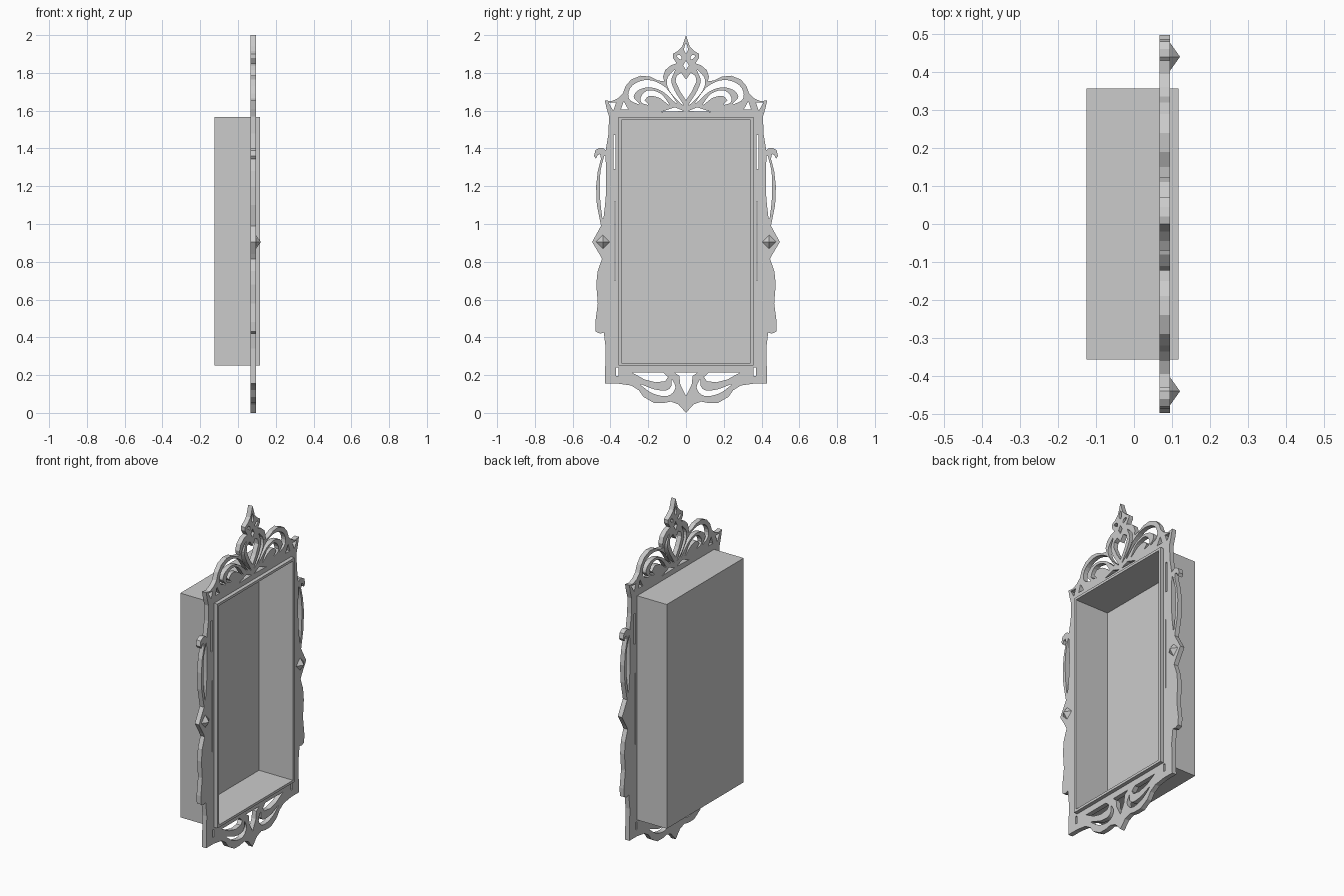
import bpy
import bmesh
import math
from mathutils import Matrix, Vector

default_cube = bpy.data.objects.get("Cube")
if default_cube:
    bpy.data.objects.remove(default_cube, do_unlink=True)

grey = bpy.data.materials.new("plain_grey")
grey.use_nodes = True
grey.diffuse_color = (0.6, 0.6, 0.6, 1)
grey.node_tree.nodes["Principled BSDF"].inputs["Base Color"].default_value = (0.6, 0.6, 0.6, 1)

PLATE_MIDDLE, PLATE_HALF = 0.081, 0.014


def add_object(name, mesh):
    obj = bpy.data.objects.new(name, mesh)
    bpy.context.collection.objects.link(obj)
    mesh.materials.clear()
    mesh.materials.append(grey)
    return obj


def mirrored(half):
    """Close a half profile, running from top to bottom, across the centre."""
    return half + [(-y, z) for y, z in reversed(half) if y > 0]


def smooth_path(points, steps=4):
    """Sample a flowing line through a few points."""
    pts = [Vector(p) for p in points]
    pts = [pts[0] * 2 - pts[1]] + pts + [pts[-1] * 2 - pts[-2]]
    line = []
    for a, b, c, d in zip(pts, pts[1:], pts[2:], pts[3:]):
        for step in range(steps):
            t = step / steps
            line.append(b + (c - a) * t / 2
                        + (a * 2 - b * 5 + c * 4 - d) * t * t / 2
                        + (b * 3 - a - c * 3 + d) * t ** 3 / 2)
    return line + [pts[-2]]


def crescent(points, width):
    """A pierced leaf shape: a flowing line that tapers at both ends."""
    line = smooth_path(points)
    last = len(line) - 1
    left, right = [], []
    for i, p in enumerate(line):
        along = (line[min(i + 1, last)] - line[max(i - 1, 0)]).normalized()
        across = Vector((-along.y, along.x))
        reach = width / 2 * max(math.sin(math.pi * i / last), 0.08) ** 0.7
        left.append(p + across * reach)
        right.append(p - across * reach)
    return left + right[::-1]


def slot(y_low, y_high, z_low, z_high):
    return [(y_low, z_low), (y_high, z_low), (y_high, z_high), (y_low, z_high)]


# Outer silhouette of the ornamental plate, as one half
crest = [(0, 2), (.02, 1.94), (.045, 1.915), (.07, 1.9), (.07, 1.88), (.05, 1.85),
         (.08, 1.84), (.11, 1.815), (.122, 1.78), (.115, 1.755), (.15, 1.76),
         (.19, 1.78), (.24, 1.785), (.29, 1.765), (.32, 1.73), (.335, 1.69),
         (.36, 1.665), (.395, 1.65), (.43, 1.655)]
side = [(.42, 1.61), (.408, 1.57), (.41, 1.48), (.425, 1.39), (.44, 1.403),
        (.46, 1.403), (.48, 1.39), (.487, 1.36), (.477, 1.345), (.468, 1.365),
        (.455, 1.37), (.45, 1.345), (.467, 1.28), (.476, 1.2), (.472, 1.1),
        (.45, .99), (.497, .905), (.458, .84), (.445, .815), (.468, .75),
        (.475, .68), (.467, .58), (.48, .48), (.478, .43), (.455, .42),
        (.435, .425), (.425, .34), (.43, .155)]
base = [(.36, .155), (.29, .145), (.25, .12), (.225, .085), (.17, .053),
        (.12, .052), (.08, .06), (.04, .045), (0, 0)]

# Openings on the centre line
centre_openings = [
    slot(-.35, .35, .26, 1.555),
    crescent([(0, 1.905), (0, 1.925), (0, 1.955)], .02),
    mirrored([(0, 1.865), (.015, 1.84), (0, 1.815)]),
    mirrored([(0, 1.765), (.025, 1.8), (.05, 1.785), (.055, 1.755), (.03, 1.7), (0, 1.655)]),
    mirrored([(.06, .213), (.035, .195), (.03, .15), (0, .09)]),
]

# Openings repeated on both sides
paired_openings = [
    crescent([(.025, 1.87), (.035, 1.885), (.05, 1.89)], .018),
    crescent([(.015, 1.63), (.07, 1.7), (.09, 1.76), (.06, 1.815)], .026),
    crescent([(.05, 1.64), (.12, 1.715), (.2, 1.743), (.27, 1.72), (.29, 1.67), (.25, 1.635)], .04),
    crescent([(.09, 1.632), (.14, 1.68), (.2, 1.692), (.23, 1.655), (.2, 1.632)], .03),
    [(.01, 1.598), (.13, 1.594), (.06, 1.618)],
    [(.305, 1.605), (.345, 1.605), (.33, 1.65)],
    [(.37, 1.642), (.41, 1.642), (.385, 1.6)],
    crescent([(.43, 1.36), (.438, 1.27), (.44, 1.15), (.44, 1.03)], .034),
    slot(.374, .385, 1.29, 1.47),
    slot(.374, .378, .7, 1.12),
    slot(.358, .37, .195, .24),
    [(.285, .213), (.12, .213), (.095, .19), (.11, .168), (.16, .162), (.22, .177)],
    crescent([(.24, .15), (.17, .113), (.1, .105), (.068, .135), (.075, .175)], .03),
]

# Pierced plate: a filled outline with the openings left empty
outline = bpy.data.curves.new("plate_outline", "CURVE")
outline.dimensions = "2D"
outline.fill_mode = "BOTH"
outline.extrude = PLATE_HALF
loops = [mirrored(crest + side + base)] + centre_openings
for shape in paired_openings:
    loops += [shape, [(-y, z) for y, z in shape]]
for loop in loops:
    spline = outline.splines.new("POLY")
    spline.points.add(len(loop) - 1)
    for point, (y, z) in zip(spline.points, loop):
        point.co = (y, z, 0, 1)
    spline.use_cyclic_u = True
helper = bpy.data.objects.new("plate_helper", outline)
bpy.context.collection.objects.link(helper)
graph = bpy.context.evaluated_depsgraph_get()
plate_mesh = bpy.data.meshes.new_from_object(helper.evaluated_get(graph))
bpy.data.objects.remove(helper, do_unlink=True)
stand_up = Matrix(((0, 0, 1, PLATE_MIDDLE), (1, 0, 0, 0), (0, 1, 0, 0), (0, 0, 0, 1)))
plate_mesh.transform(stand_up)
plate = add_object("ornamental_plate", plate_mesh)
for polygon in plate_mesh.polygons:
    polygon.use_smooth = False

# Deep box, open towards the decorated side
bm = bmesh.new()
bmesh.ops.create_cube(bm, size=1)
bmesh.ops.scale(bm, vec=(.242, .714, 1.316), verts=bm.verts)
bmesh.ops.translate(bm, vec=(-.004, 0, .908), verts=bm.verts)
bm.normal_update()
mouth = [f for f in bm.faces if f.normal.x > 0.9]
bmesh.ops.inset_individual(bm, faces=mouth, thickness=.021)
floor = bmesh.ops.extrude_discrete_faces(bm, faces=mouth)["faces"]
bmesh.ops.translate(bm, vec=(-.22, 0, 0), verts=floor[0].verts)
box_mesh = bpy.data.meshes.new("display_box")
bm.to_mesh(box_mesh)
bm.free()
add_object("display_box", box_mesh)

# Pointed studs on the two side corners
for label, sign in (("left", 1), ("right", -1)):
    bm = bmesh.new()
    bmesh.ops.create_cone(bm, cap_ends=True, segments=4, radius1=.042, radius2=0, depth=.03)
    bmesh.ops.rotate(bm, verts=bm.verts, matrix=Matrix.Rotation(math.pi / 2, 3, "Y"))
    bmesh.ops.translate(bm, vec=(.106, sign * .44, .905), verts=bm.verts)
    stud_mesh = bpy.data.meshes.new("stud_" + label)
    bm.to_mesh(stud_mesh)
    bm.free()
    add_object("stud_" + label, stud_mesh)
